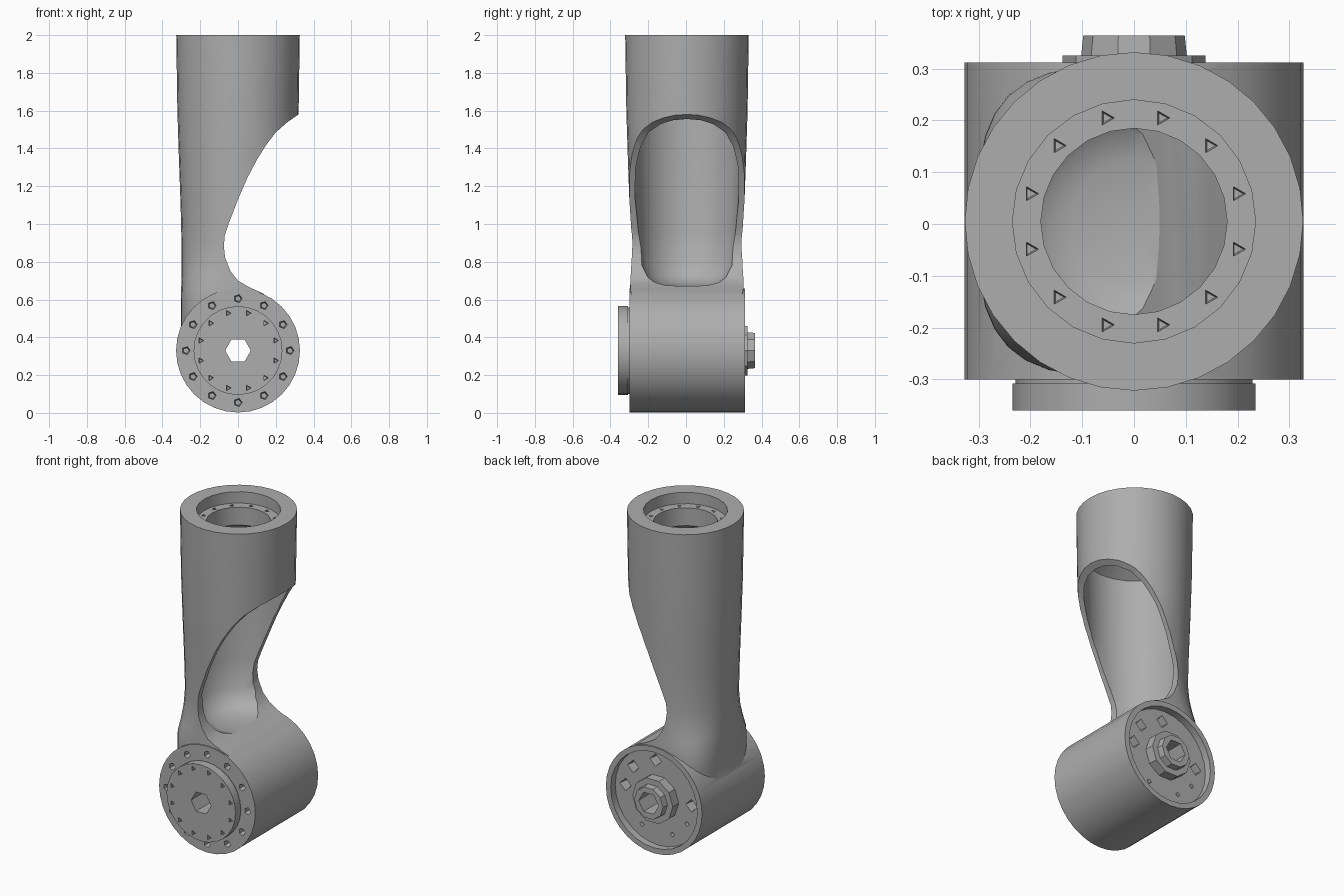
import bpy, bmesh
from math import sin, cos, pi, radians, copysign

cube = bpy.data.objects.get("Cube")
if cube:
    bpy.data.objects.remove(cube, do_unlink=True)

grey = bpy.data.materials.new("plain_grey")
grey.use_nodes = True
COLOUR = (0.42, 0.42, 0.42, 1)
grey.diffuse_color = COLOUR
grey.node_tree.nodes["Principled BSDF"].inputs["Base Color"].default_value = COLOUR

JOINT_Z = 0.33


def make(name, bm):
    bmesh.ops.recalc_face_normals(bm, faces=bm.faces)
    mesh = bpy.data.meshes.new(name)
    bm.to_mesh(mesh)
    bm.free()
    mesh.materials.append(grey)
    obj = bpy.data.objects.new(name, mesh)
    bpy.context.collection.objects.link(obj)
    return obj


def upright(a, b, h):
    return (a, b + 0.005, h)


def sideways(a, b, h):
    return (a, h, JOINT_Z + b)


def add_loft(bm, sections, seg, place, centre=(0, 0)):
    """Stack of rings (height, radius, squareness) capped at both ends."""
    rings = []
    for h, r, *n in sections:
        e = 2 / (n[0] if n else 2)
        ring = []
        for i in range(seg):
            t = 2 * pi * i / seg
            c, s = round(cos(t), 6), round(sin(t), 6)
            a = copysign(abs(c) ** e, c) * r + centre[0]
            b = copysign(abs(s) ** e, s) * r + centre[1]
            ring.append(bm.verts.new(place(a, b, h)))
        rings.append(ring)
    for low, high in zip(rings, rings[1:]):
        for i in range(seg):
            j = (i + 1) % seg
            bm.faces.new((low[i], low[j], high[j], high[i]))
    bm.faces.new(rings[0])
    bm.faces.new(rings[-1])


def loft(name, sections, seg, place):
    bm = bmesh.new()
    add_loft(bm, sections, seg, place)
    return make(name, bm)


def hole_ring(name, start, end, size, ring, angles, place, seg=5):
    """Ring of small tapered screw pockets."""
    bm = bmesh.new()
    for a in angles:
        t = radians(a)
        add_loft(bm, [(start, size), (end, size * 0.6)], seg, place,
                 (ring * cos(t), ring * sin(t)))
    return make(name, bm)


def combine(target, tool, operation="DIFFERENCE", keep=False):
    mod = target.modifiers.new("combine", "BOOLEAN")
    mod.operation = operation
    mod.solver = "EXACT"
    mod.object = tool
    bpy.context.view_layer.objects.active = target
    bpy.ops.object.modifier_apply(modifier=mod.name)
    if not keep:
        bpy.data.objects.remove(tool, do_unlink=True)


# Upright tube, squarer where it runs into the joint
body = loft("arm_body", [
    (0.31, 0.302, 3), (0.45, 0.302, 3), (0.55, 0.302, 3.2), (0.65, 0.301, 3.2),
    (0.72, 0.299, 2.6), (0.8, 0.298, 2.2), (0.9, 0.299), (1.1, 0.304),
    (1.35, 0.313), (1.6, 0.321), (2, 0.327)], 32, upright)

# Hollow inside of the tube with a collar ledge at the top
combine(body, loft("cavity_cutter", [
    (0.67, 0.03), (0.675, 0.12), (0.69, 0.17), (0.72, 0.21), (0.78, 0.245),
    (0.95, 0.265), (1.3, 0.283), (1.75, 0.288), (1.82, 0.18), (1.93, 0.18),
    (1.93, 0.235), (2.1, 0.235)], 24, upright))

# Curved scoop that opens the tube's left side
scoop = [(0.6, 1.59), (0.32, 1.58), (0.26, 1.538), (0.2, 1.485), (0.15, 1.42),
         (0.1, 1.34), (0.05, 1.245), (0, 1.13), (-0.05, 1.0), (-0.07, 0.94),
         (-0.075, 0.88), (-0.068, 0.82), (-0.04, 0.75), (0, 0.7), (0.06, 0.665),
         (0.13, 0.634), (0.2, 0.58), (0.3, 0.44), (0.6, 0.4)]
bm = bmesh.new()
front = [bm.verts.new((x, -0.6, z)) for x, z in scoop]
back = [bm.verts.new((x, 0.6, z)) for x, z in scoop]
bm.faces.new(front)
bm.faces.new(back)
for i in range(len(scoop)):
    j = (i + 1) % len(scoop)
    bm.faces.new((front[i], front[j], back[j], back[i]))
combine(body, make("scoop_cutter", bm))

# Horizontal joint barrel
combine(body, loft("joint_barrel", [(-0.3, 0.328), (0.312, 0.328)], 32, sideways), "UNION")

# Recess in the back of the barrel, with pockets
combine(body, loft("recess_cutter", [(0.268, 0.295), (0.4, 0.295)], 28, sideways))
combine(body, hole_ring("slot_cutter", 0.3, 0.2, 0.045, 0.225,
                        (5, 40, 85, 178), sideways, 4))
combine(body, hole_ring("small_slot_cutter", 0.3, 0.22, 0.018, 0.225,
                        (210, 245, 300), sideways, 4))

# Screw pockets around the front face and on the collar ledge
every_30 = range(0, 360, 30)
combine(body, hole_ring("front_hole_cutter", -0.33, -0.25, 0.026, 0.275, every_30, sideways))
combine(body, hole_ring("ledge_hole_cutter", 1.95, 1.89, 0.018, 0.207,
                        range(15, 375, 30), upright, 3))

# Front cover disc with its own screw pockets
disc = loft("front_disc", [(-0.28, 0.229), (-0.308, 0.229), (-0.308, 0.235),
                           (-0.36, 0.235)], 28, sideways)
combine(disc, hole_ring("disc_hole_cutter", -0.38, -0.33, 0.02, 0.205,
                        range(15, 375, 30), sideways, 3))

# Rear washer and boss
hub = loft("rear_hub", [(0.25, 0.138), (0.326, 0.138), (0.326, 0.102),
                        (0.364, 0.098)], 10, sideways)

# Central bore through everything
bore = loft("bore_cutter", [(-0.6, 0.068), (0.6, 0.068)], 6, sideways)
for part in (body, disc, hub):
    combine(part, bore, keep=True)
bpy.data.objects.remove(bore, do_unlink=True)

for part in (body, disc, hub):
    bpy.ops.object.select_all(action="DESELECT")
    part.select_set(True)
    bpy.context.view_layer.objects.active = part
    bpy.ops.object.shade_smooth_by_angle(angle=radians(30))
